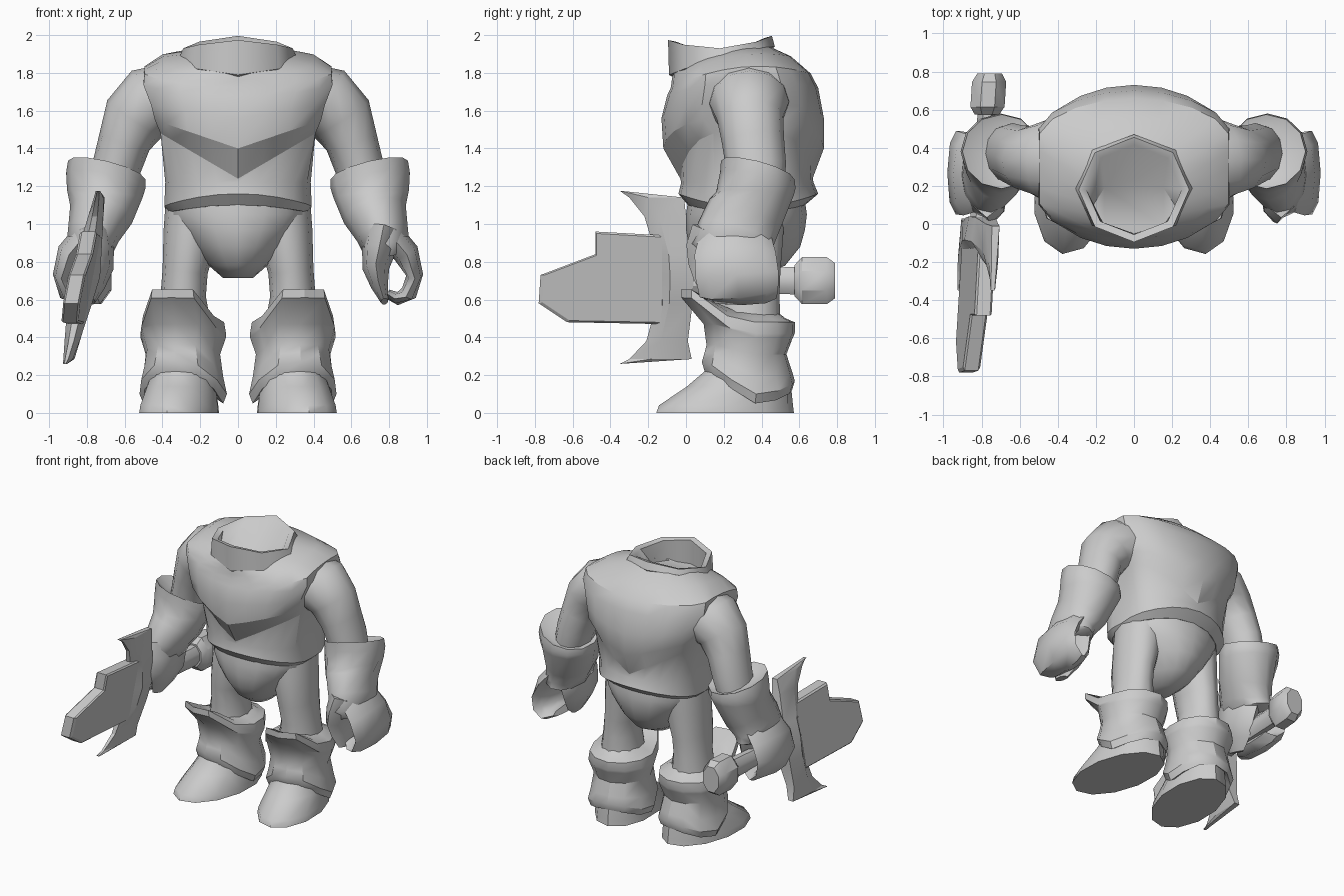
import bpy, bmesh, math
from mathutils import Vector, Matrix

if "Cube" in bpy.data.objects:
    bpy.data.objects.remove(bpy.data.objects["Cube"])

grey = bpy.data.materials.new("plain_grey")
grey.diffuse_color = (0.6, 0.6, 0.6, 1)
grey.use_nodes = True
grey.node_tree.nodes["Principled BSDF"].inputs["Base Color"].default_value = grey.diffuse_color


def skin(name, rings, side=1, caps=(True, True), angle=35, matrix=None):
    """Bridge equal-sized rings of points into a shell; side=-1 mirrors it."""
    bm = bmesh.new()
    rows = []
    for ring in rings:
        pts = [matrix @ Vector(p) if matrix else Vector(p) for p in ring]
        rows.append([bm.verts.new((p.x * side, p.y, p.z)) for p in pts])
    n = len(rows[0])
    for a, b in zip(rows, rows[1:]):
        for i in range(n):
            j = (i + 1) % n
            bm.faces.new((a[i], a[j], b[j], b[i]))
    if caps[0]:
        bm.faces.new(rows[0][::-1])
    if caps[1]:
        bm.faces.new(rows[-1])
    bmesh.ops.recalc_face_normals(bm, faces=bm.faces)
    me = bpy.data.meshes.new(name)
    bm.to_mesh(me)
    bm.free()
    ob = bpy.data.objects.new(name, me)
    bpy.context.collection.objects.link(ob)
    me.materials.append(grey)
    bpy.ops.object.select_all(action='DESELECT')
    ob.select_set(True)
    bpy.context.view_layer.objects.active = ob
    bpy.ops.object.shade_smooth_by_angle(angle=math.radians(angle))
    return ob


def ring(z, cy, rx, ry, tilt=0, bow=0, vee=0, flap=0, push=0, n=12, wide=1.0):
    """Level oval, widened then cut flat at the sides; tilt leans it,
    bow/vee lift front and back, flap/push pull the front."""
    pts = []
    for i in range(n):
        a = 2 * math.pi * i / n
        s = math.sin(a)
        x = max(-rx, min(rx, wide * rx * math.cos(a)))
        y = ry * s
        g = min(1, 1.15 * max(0, -s))
        if push:
            g = g ** 3
        pts.append((x, cy + y - push * g,
                    z + tilt * y + bow * s * s + vee * (1 - abs(x) / rx) + flap * g))
    return pts


def tube(path, n=10):
    """Rings (x, y, z, r_across, r_depth[, x slope, y slope]) set square to the path."""
    out = []
    for i, (x, y, z, ru, rv, *slope) in enumerate(path):
        a, b = path[max(i - 1, 0)], path[min(i + 1, len(path) - 1)]
        t = (Vector(b[:3]) - Vector(a[:3])).normalized()
        v = (Vector((0, 1, 0)) - t * t.y).normalized()
        u = v.cross(t)
        if slope:
            u, v = Vector((-1, 0, -slope[0])), Vector((0, 1, slope[1]))
        out.append([Vector((x, y, z)) + u * ru * math.cos(k * 2 * math.pi / n)
                    + v * rv * math.sin(k * 2 * math.pi / n) for k in range(n)])
    return out


# Torso: hem, waist, overhanging V-shaped chest, flat-sided shoulders
T = dict(n=24, wide=1.22)
skin("torso", [
    ring(1.06, .32, .36, .31, bow=.04, n=24, wide=1.06),
    ring(1.09, .33, .39, .37, bow=.07, n=24, wide=1.06),
    ring(1.22, .325, .385, .35, n=24, wide=1.1),
    ring(1.48, .32, .41, .35, vee=-.24, **T),
    ring(1.55, .305, .44, .425, vee=-.15, **T),
    ring(1.63, .30, .46, .43, vee=-.07, **T),
    ring(1.76, .30, .50, .40, tilt=.05, bow=-.06, **T),
    ring(1.83, .29, .495, .37, tilt=.1, bow=-.07, **T),
    ring(1.885, .24, .40, .315, tilt=.2, bow=-.06, n=24, wide=1.1),
    ring(1.90, .18, .27, .25, tilt=.3, bow=-.03, n=24)], caps=(True, False), angle=26)

# Open collar with a hollow neck
C = dict(n=8)
skin("collar", [
    ring(1.86, .19, .26, .25, tilt=.27, bow=-.02, **C),
    ring(1.885, .19, .31, .28, tilt=.27, bow=-.02, **C),
    ring(1.93, .18, .29, .275, tilt=.04, bow=.055, **C),
    ring(1.92, .18, .25, .235, tilt=.04, bow=.055, **C),
    ring(1.79, .09, .22, .14, **C)], caps=(False, True), angle=48)

# Rounded belly and hips below the hem
skin("pelvis", [
    ring(1.12, .32, .37, .31, n=16), ring(1.05, .32, .37, .32, n=16),
    ring(.97, .315, .32, .315, n=16), ring(.88, .31, .25, .295, n=16),
    ring(.78, .30, .155, .225, n=16), ring(.715, .28, .08, .11, n=16)], angle=50)

for side, label in ((1, "right"), (-1, "left")):
    # Thigh
    skin(label + "_thigh", tube([
        (.235, .33, 1.09, .15, .19), (.25, .325, .95, .145, .19),
        (.28, .32, .75, .12, .18), (.29, .33, .62, .12, .165),
        (.29, .33, .45, .15, .17)], 12), side, angle=50)

    # Turned-out foot and boot shaft with raised knee flap and arched cuff
    turn = Matrix.Translation((.29, .33, 0)) @ Matrix.Rotation(math.radians(10), 4, 'Z') \
        @ Matrix.Translation((0, -.33, 0))
    skin(label + "_foot", [
        ring(0, .205, .21, .37), ring(.04, .21, .205, .36),
        ring(.14, .28, .185, .28), ring(.22, .32, .165, .225),
        ring(.30, .33, .15, .2)], side, matrix=turn)
    skin(label + "_boot", [
        ring(.08, .33, .17, .19, bow=.07, flap=.10),
        ring(.05, .33, .215, .235, bow=.07, flap=.10),
        ring(.10, .33, .235, .25, bow=.07, flap=.10),
        ring(.19, .33, .215, .235, bow=.03, flap=.10),
        ring(.31, .32, .20, .215, flap=.05),
        ring(.40, .33, .23, .24, flap=.07),
        ring(.42, .33, .23, .25, flap=.19, push=.11),
        ring(.48, .33, .22, .25, flap=.175, push=.11),
        ring(.50, .33, .18, .20, flap=.10, push=.05),
        ring(.535, .33, .115, .155)], side, matrix=turn, angle=32)

    # Upper arm
    skin(label + "_upper_arm", tube([
        (.36, .33, 1.66, .19, .22), (.47, .335, 1.64, .195, .21),
        (.545, .34, 1.56, .175, .175), (.60, .355, 1.44, .14, .165),
        (.64, .37, 1.31, .13, .16), (.67, .37, 1.20, .12, .15)], 12), side, angle=50)

    # Forearm with flared, slanted cuff
    skin(label + "_forearm", tube([
        (.685, .375, 1.25, .13, .15, .22, -.2), (.695, .38, 1.285, .205, .195, .24, -.25),
        (.70, .38, 1.23, .21, .20, .2, -.2), (.705, .365, 1.16, .20, .205, .1, -.05),
        (.725, .31, 1.05, .17, .205), (.765, .265, .95, .14, .21),
        (.785, .25, .87, .125, .22), (.79, .25, .83, .08, .18)], 12), side, angle=50)

    # Curled fingers and thumb, leaving a grip hole
    skin(label + "_fingers", tube([
        (.81, .26, .94, .07, .19), (.89, .26, .845, .07, .215),
        (.935, .27, .73, .045, .22), (.905, .28, .635, .045, .21),
        (.845, .29, .605, .035, .19), (.79, .29, .63, .025, .15)], 8), side, angle=50)
    skin(label + "_thumb", tube([
        (.765, .23, .96, .10, .20), (.745, .21, .86, .09, .21),
        (.73, .20, .76, .07, .19), (.75, .18, .67, .045, .14),
        (.775, .16, .59, .02, .07)], 8), side, angle=50)


# Weapon: everything leans along one slanted plane
def lean(x, y, z):
    return (-.805 + x + .19 * (z - .72) + .065 * y, y, z)


# Guard: stacked six-sided sections (z, front y, back y, half thickness)
skin("crescent_guard", [
    [lean(x * t, f + (b - f) * k, z) for x, k in
     ((-.35, 0), (.35, 0), (1, .35), (.8, 1), (-.8, 1), (-1, .35))]
    for z, f, b, t in (
        (.26, -.35, -.34, .012), (.285, -.30, .03, .025), (.38, -.21, .01, .04),
        (.58, -.155, .035, .065), (.72, -.15, .04, .08), (.84, -.16, .035, .065),
        (1.04, -.22, .0, .04), (1.14, -.30, -.01, .025), (1.175, -.35, -.34, .012))],
    angle=20)

# Blade outline swept across its thickness, with narrower outer faces
outline = [(-.12, .47), (-.63, .48), (-.78, .58), (-.77, .73),
           (-.48, .84), (-.48, .96), (-.12, .94)]
skin("blade", [[lean(x, -.3 + (y + .3) * k, .7 + (z - .7) * k) for y, z in outline]
               for x, k in ((-.045, .96), (-.035, 1), (.035, 1), (.045, .96))], angle=20)


def rod(name, rows, n=8):
    """Shape along y: (y, x radius, z radius)."""
    angles = [(k + .5) * 2 * math.pi / n for k in range(n)]
    skin(name, [[Vector(lean(0, y, .70)) + Vector((rx * math.cos(a), 0, rz * math.sin(a)))
                 for a in angles] for y, rx, rz in rows], angle=35)


rod("handle", [(-.05, .06, .075), (.3, .05, .07), (.62, .055, .08)])
rod("pommel", [(.575, .07, .09), (.615, .097, .135), (.745, .097, .135), (.79, .07, .10)])
